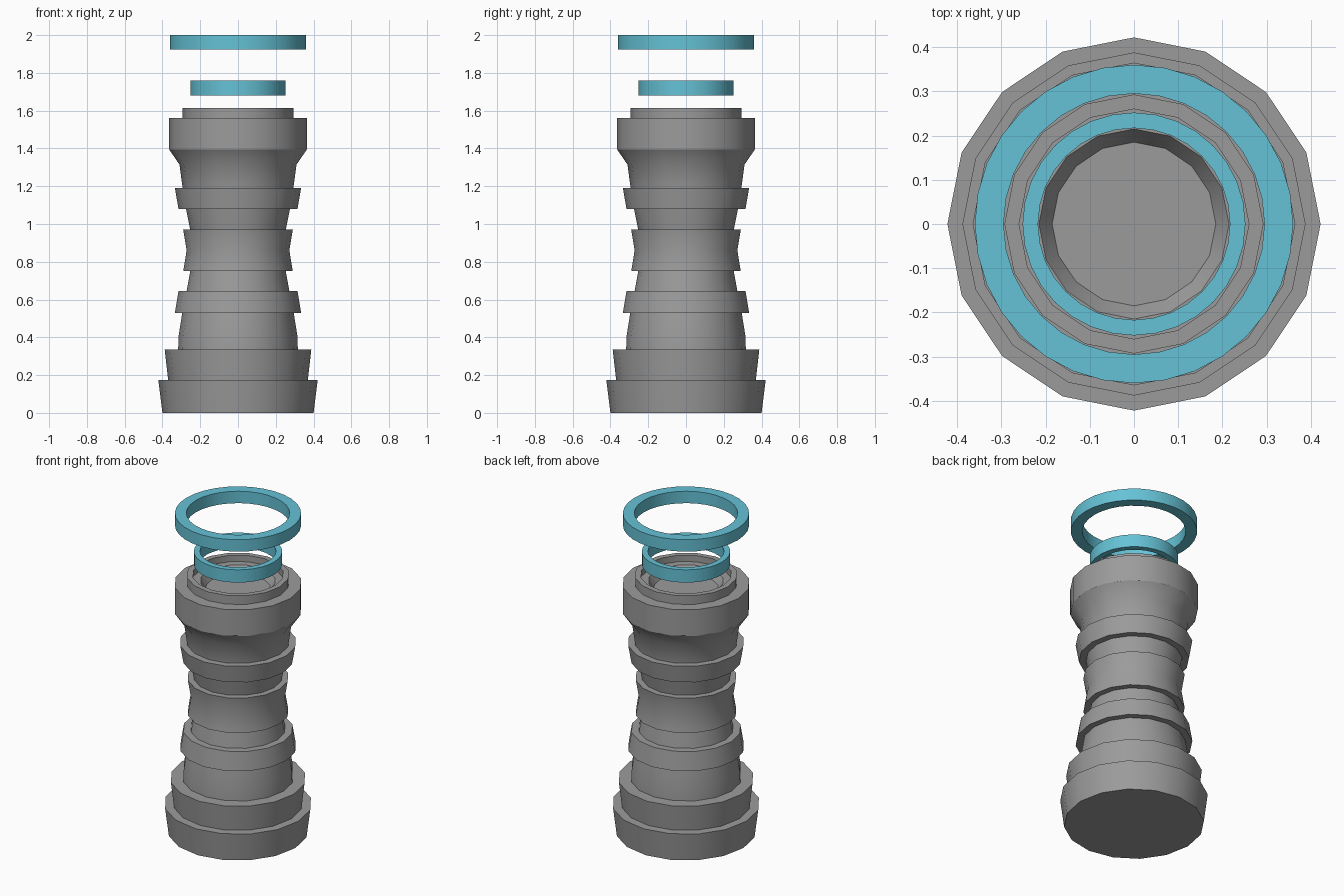
import bpy, bmesh, math

if "Cube" in bpy.data.objects:
    bpy.data.objects.remove(bpy.data.objects["Cube"])


def material(name, rgb):
    m = bpy.data.materials.new(name)
    m.diffuse_color = (*rgb, 1)
    m.use_nodes = True
    m.node_tree.nodes["Principled BSDF"].inputs["Base Color"].default_value = m.diffuse_color
    return m


stone = material("grey_stone", (0.33, 0.33, 0.33))
glow = material("teal_ring", (0.13, 0.54, 0.67))


def lathe(name, profile, sides, mat, closed=False):
    """Revolve (radius, z) points round z; open profiles get end caps."""
    bm = bmesh.new()
    loops = []
    for r, z in profile:
        loops.append([bm.verts.new((r * math.cos(2 * math.pi * i / sides),
                                    r * math.sin(2 * math.pi * i / sides), z))
                      for i in range(sides)])
    pairs = list(zip(loops, loops[1:]))
    if closed:
        pairs.append((loops[-1], loops[0]))
    else:
        bm.faces.new(loops[0][::-1])
        bm.faces.new(loops[-1])
    for a, b in pairs:
        for i in range(sides):
            j = (i + 1) % sides
            bm.faces.new((a[i], a[j], b[j], b[i]))
    bmesh.ops.recalc_face_normals(bm, faces=bm.faces)
    mesh = bpy.data.meshes.new(name)
    bm.to_mesh(mesh)
    bm.free()
    mesh.materials.append(mat)
    ob = bpy.data.objects.new(name, mesh)
    bpy.context.collection.objects.link(ob)
    bpy.ops.object.select_all(action='DESELECT')
    ob.select_set(True)
    bpy.context.view_layer.objects.active = ob
    bpy.ops.object.shade_smooth_by_angle(angle=math.radians(30))
    return ob


# Pedestal column, from the foot up to the recessed top
column = [
    (0.40, 0), (0.422, 0.175), (0.37, 0.175), (0.388, 0.335),   # two foot steps
    (0.317, 0.335), (0.314, 0.41), (0.295, 0.53),               # lower drum
    (0.334, 0.53), (0.315, 0.645),                              # lower collar
    (0.272, 0.645), (0.253, 0.75),                              # lower neck
    (0.29, 0.75), (0.272, 0.86), (0.29, 0.97),                  # waist
    (0.253, 0.97), (0.275, 1.08),                               # upper neck
    (0.315, 1.08), (0.334, 1.19),                               # upper collar
    (0.293, 1.19), (0.31, 1.315),                               # upper drum
    (0.365, 1.395), (0.365, 1.56),                              # capital
    (0.293, 1.56), (0.293, 1.615),                              # rim
    (0.26, 1.615), (0.26, 1.575), (0.215, 1.575), (0.185, 1.53),  # recess
]
lathe("column", column, 16, stone)

# Floating rings above the column
for name, outer, inner, low, high in (("small_ring", 0.252, 0.217, 1.68, 1.76),
                                      ("large_ring", 0.36, 0.295, 1.925, 2.0)):
    lathe(name, [(outer, low), (outer, high), (inner, high), (inner, low)],
          32, glow, closed=True)
